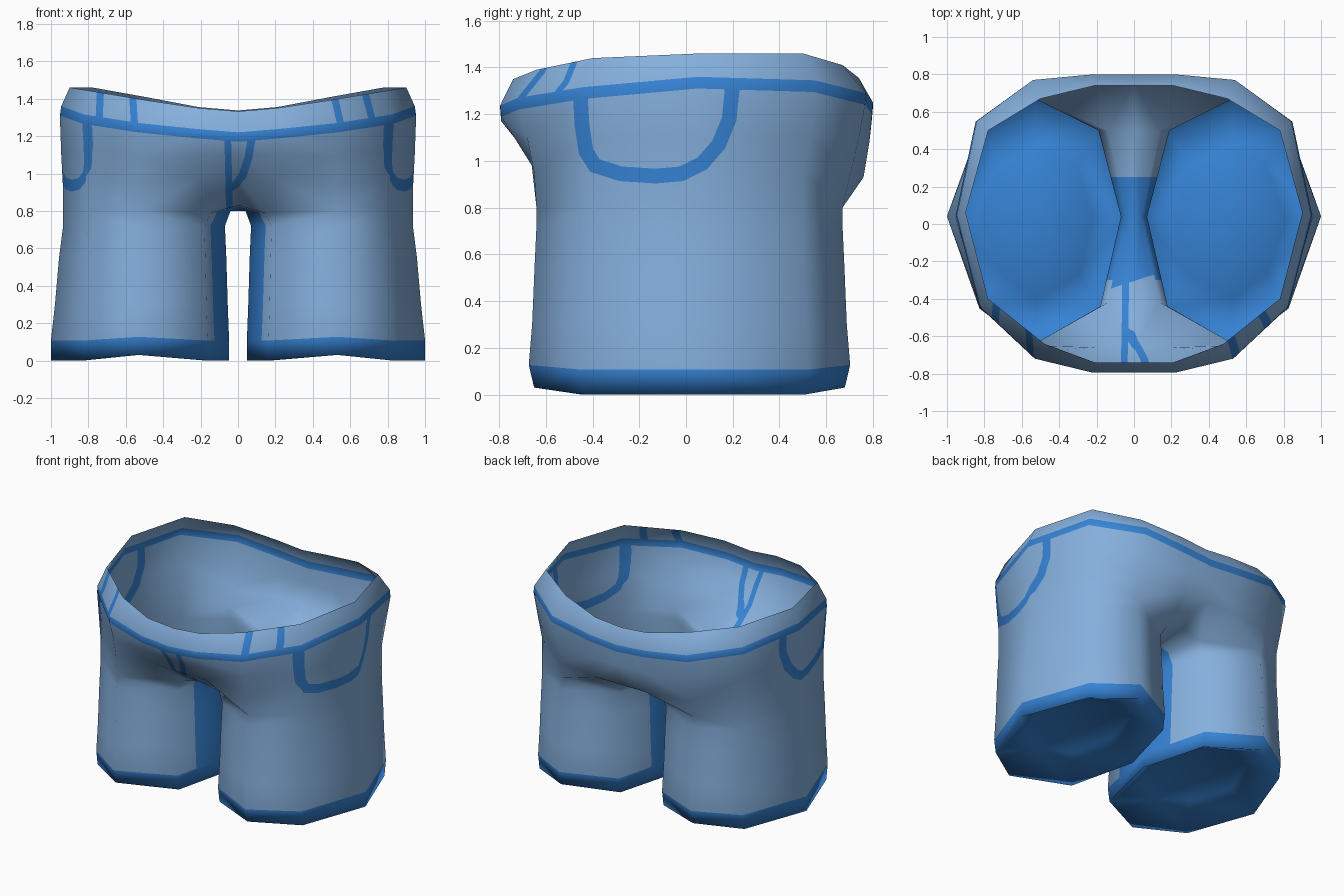
import bpy, bmesh
from mathutils import Vector

cube = bpy.data.objects.get("Cube")
if cube:
    bpy.data.objects.remove(cube)


def material(name, color):
    mat = bpy.data.materials.new(name)
    mat.use_nodes = True
    mat.diffuse_color = color
    mat.node_tree.nodes["Principled BSDF"].inputs["Base Color"].default_value = color
    return mat


DENIM, TRIM = 0, 1
denim = material("light denim", (0.235, 0.43, 0.72, 1))
trim = material("blue trim", (0.036, 0.225, 0.66, 1))

# Half outlines of the body, from the front centre round the side to the back
RIM = [(.21, -.74, 1.35), (.48, -.64, 1.39), (.78, -.4, 1.44), (.9, .06, 1.46),
       (.78, .5, 1.46), (.5, .67, 1.41), (.21, .74, 1.355)]
BAND = [(.22, -.795, 1.238), (.53, -.72, 1.27), (.82, -.445, 1.315), (.945, .05, 1.36),
        (.84, .55, 1.345), (.54, .77, 1.29), (.22, .8, 1.25)]
BAND_LOW = [(x * 1.008, y * .995, z - .05) for x, y, z in BAND]
HIP = [(.21, -.735, 1.1), (.53, -.68, 1.1), (.815, -.44, 1.1), (.945, .05, 1.1),
       (.82, .53, 1.1), (.54, .74, 1.1), (.21, .785, 1.08)]
SEAT = [(.2, -.66, .98), (.53, -.65, .95), (.81, -.43, .95), (.937, .05, .95),
        (.81, .5, .95), (.53, .7, .93), (.2, .76, .93)]
# Leg outline: five outer points, then three inner points
LEG = [(.53, -.64), (.81, -.43), (.935, .04), (.81, .5),
       (.53, .67), (.19, .5), (.07, .04), (.18, -.44)]
CROTCH = [(.14, .5, .8), (.04, .04, .8), (.14, -.42, .79)]


def leg_ring(z, flare, deep, lift=0):
    """Leg outline at a height, flared mostly to the outside."""
    ring = []
    for x, y in LEG:
        grow = flare if x > .9 else flare * .35
        rise = lift if abs(y) > .6 else 0
        ring.append((.5 + (x - .5) * (1 + grow), .02 + (y - .02) * (1 + deep), z + rise))
    return ring


def add_row(bm, points, side):
    return [bm.verts.new((x * side, y, z)) for x, y, z in points]


def strip(bm, a, b, mat=DENIM, closed=False):
    """Quads between two rows of vertices."""
    count = len(a)
    faces = []
    for i in range(count if closed else count - 1):
        j = (i + 1) % count
        face = bm.faces.new((a[i], a[j], b[j], b[i]))
        face.material_index = mat
        faces.append(face)
    return faces


# Cloth shell: each half with its leg and the domed lining closing the leg
bm = bmesh.new()
HEM_TOP = leg_ring(.107, .15, .05, .02)
HEM = leg_ring(0, .148, .015, .03)
LINING = [(.51 + (x - .51) * .62, y * .62, .13) for x, y, z in HEM]
LEG_RINGS = (leg_ring(.72, 0, 0), leg_ring(.55, .05, .012), leg_ring(.3, .1, .028),
             HEM_TOP, HEM, LINING)
chains = []
for side in (1, -1):
    rows = [add_row(bm, r, side) for r in (RIM, BAND, BAND_LOW, HIP, SEAT)]
    for i in range(len(rows) - 1):
        strip(bm, rows[i], rows[i + 1], TRIM if i == 1 else DENIM)
    top = add_row(bm, leg_ring(.8, 0, 0)[:5] + CROTCH, side)
    strip(bm, rows[-1], [top[7]] + top[:6])
    previous = top
    for ring in LEG_RINGS:
        current = add_row(bm, ring, side)
        mat = TRIM if ring in (HEM, LINING) else DENIM
        strip(bm, previous, current, mat, closed=True)
        previous = current
    tip = bm.verts.new((.51 * side, .02, .15))
    for a, b in zip(previous, previous[1:] + previous[:1]):
        bm.faces.new((a, b, tip)).material_index = TRIM
    chains.append([r[0] for r in rows] + [top[7], top[6], top[5]]
                  + [r[6] for r in reversed(rows)])

# Centre seam running front, crotch, back: dips at the waist, arches at the crotch
seam = []
for a, b in zip(*chains):
    co = (a.co + b.co) / 2
    if co.z > 1.15:
        co.z -= .018
    elif co.z < .85 and abs(co.y) > .3:
        co.z += .04
    seam.append(bm.verts.new(co))
for chain in chains:
    faces = strip(bm, chain, seam)
    faces[1].material_index = faces[-2].material_index = TRIM

bmesh.ops.recalc_face_normals(bm, faces=bm.faces[:])
outer = max(bm.faces, key=lambda f: f.calc_center_median().x)
if outer.normal.x < 0:
    bmesh.ops.reverse_faces(bm, faces=bm.faces[:])
bm.normal_update()

# Keep the soft normals so the cuts below do not flatten the shading
soft = bm.verts.layers.float_vector.new("soft")
for v in bm.verts:
    v[soft] = v.normal
bmesh.ops.triangulate(bm, faces=bm.faces[:])


def paint(poly, axis, keep):
    """Cut a convex polygon, projected along an axis, into the kept faces."""
    u, w = [i for i in range(3) if i != axis]
    along = Vector([float(i == axis) for i in range(3)])
    points = []
    for p in poly:
        v = Vector((0, 0, 0))
        v[u], v[w] = p
        points.append(v)
    middle = sum(points, Vector()) / len(points)

    def near(face):
        return all(min(v.co[k] for v in face.verts) < max(p[k] for p in points)
                   and max(v.co[k] for v in face.verts) > min(p[k] for p in points)
                   for k in (u, w))

    faces = [f for f in bm.faces if keep(f.calc_center_median()) and near(f)]
    for a, b in zip(points, points[1:] + points[:1]):
        if not faces:
            return
        normal = (b - a).cross(along).normalized()
        if (middle - a).dot(normal) > 0:
            normal = -normal
        geom = faces + list({e for f in faces for e in f.edges}) \
            + list({v for f in faces for v in f.verts})
        cut = bmesh.ops.bisect_plane(bm, geom=geom, dist=1e-5, plane_co=a, plane_no=normal)
        faces = [f for f in cut["geom"] if isinstance(f, bmesh.types.BMFace)
                 and (f.calc_center_median() - a).dot(normal) < 0]
    for f in faces:
        f.material_index = TRIM


def stitch(path, width, axis, keep):
    """Paint a mitred line of even width along a path."""
    pts = [Vector(p) for p in path]
    dirs = [(b - a).normalized() for a, b in zip(pts, pts[1:])]
    edges = []
    for i, p in enumerate(pts):
        d0, d1 = dirs[max(i - 1, 0)], dirs[min(i, len(dirs) - 1)]
        d = (d0 + d1).normalized()
        off = Vector((-d.y, d.x)) * (width / 2 / d.dot(d1))
        edges.append((p + off, p - off))
    for (a, b), (c, d) in zip(edges, edges[1:]):
        paint([a, b, d, c], axis, keep)


# Side pockets
POCKET = [(-.453, 1.29), (-.445, 1.15), (-.428, 1.04), (-.39, .98), (-.28, .945), (-.13, .935),
          (-.02, .945), (.07, .99), (.14, 1.07), (.185, 1.18), (.2, 1.33)]
for side in (1, -1):
    stitch(POCKET, .063, 0, lambda c: c.x * side > .55)

# Belt loops
for low, high in ((.555, .505), (.73, .675), (-.552, -.565), (-.745, -.735)):
    stitch([(low, 1.24), (high, 1.45)], .038, 1, lambda c: c.y < -.2 and c.z > 1.2)

# Inner leg panels and crotch patch
for side in (1, -1):
    paint([(-.3, .05), (.25, .05), (.25, .85), (-.3, .85)], 0,
          lambda c: 0 < c.x * side < .2 and .13 < c.z < .79)
paint([(-.2, -.37), (.2, -.24), (.2, .25), (-.2, .25)], 2,
      lambda c: abs(c.x) < .17 and .792 < c.z < .84)


# Fly
def on_front(c):
    return c.y < -.05 and c.z > .78


stitch([(-.055, 1.2), (-.05, .98), (-.045, .78)], .036, 1, on_front)
stitch([(.075, 1.2), (.055, 1.08), (.025, .99), (-.01, .945), (-.05, .92)], .042, 1, on_front)

# Finished object with the soft shading
normals = [v[soft].normalized() for v in bm.verts]
bm.verts.layers.float_vector.remove(soft)
for face in bm.faces:
    face.smooth = True
mesh = bpy.data.meshes.new("shorts_shell")
bm.to_mesh(mesh)
bm.free()
mesh.materials.append(denim)
mesh.materials.append(trim)
mesh.normals_split_custom_set_from_vertices(normals)
bpy.context.collection.objects.link(bpy.data.objects.new("shorts_shell", mesh))
